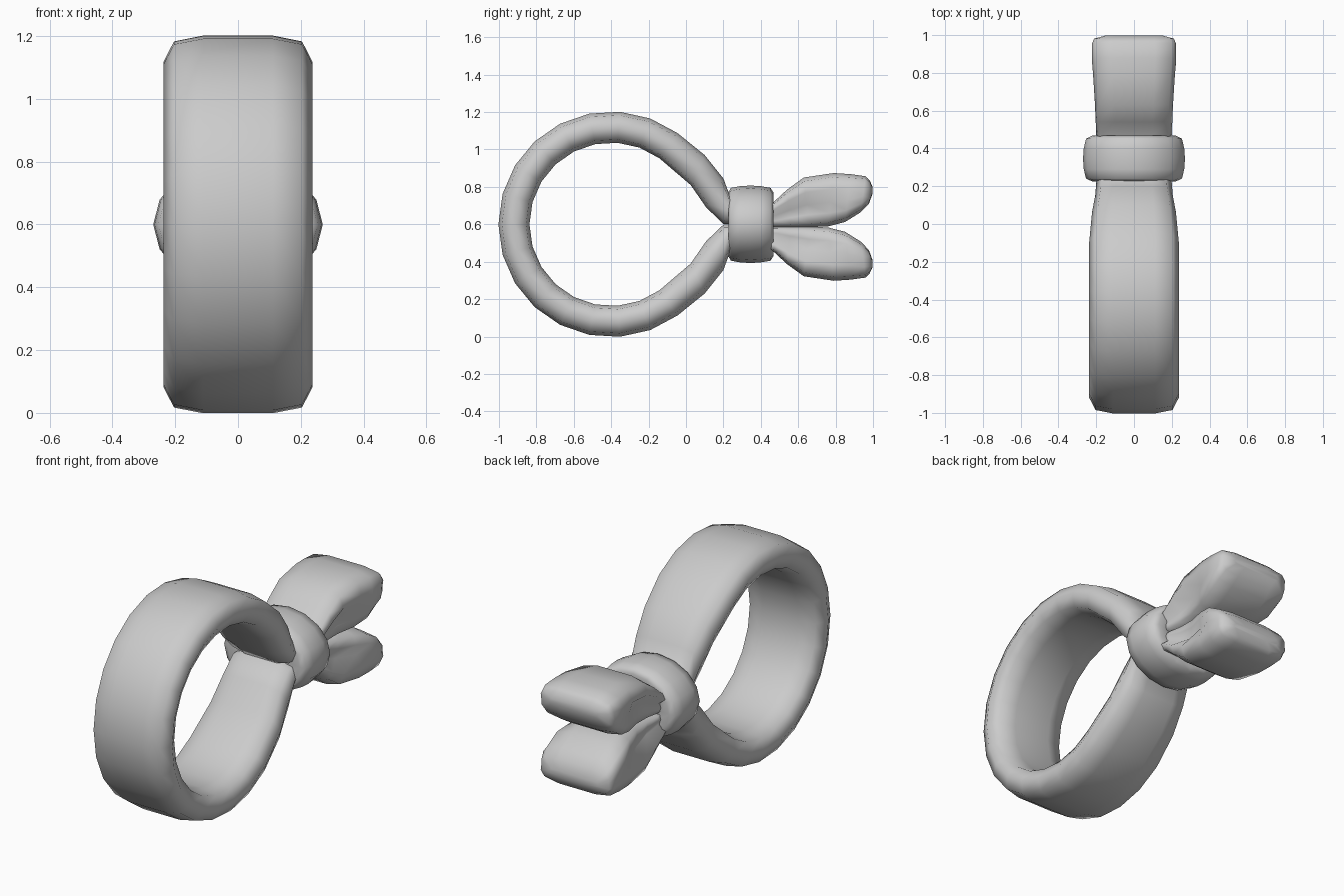
import bpy, bmesh
from math import sin, cos, radians, pi

if "Cube" in bpy.data.objects:
    bpy.data.objects.remove(bpy.data.objects["Cube"])

MID_Z = 0.6


def loft(name, rings):
    """Skin closed rings of points into one capped smooth mesh."""
    bm = bmesh.new()
    rows = [[bm.verts.new(p) for p in ring] for ring in rings]
    n = len(rows[0])
    for a, b in zip(rows, rows[1:]):
        for i in range(n):
            j = (i + 1) % n
            bm.faces.new((a[i], a[j], b[j], b[i]))
    bm.faces.new(rows[0][::-1])
    bm.faces.new(rows[-1])
    bmesh.ops.recalc_face_normals(bm, faces=bm.faces)
    for f in bm.faces:
        f.smooth = True
    me = bpy.data.meshes.new(name)
    bm.to_mesh(me)
    bm.free()
    ob = bpy.data.objects.new(name, me)
    bpy.context.collection.objects.link(ob)
    return ob


def section(outer, inner, w, half):
    """Symmetric section between an outer and an inner (y, z) point."""
    ring = []
    for x, t in half + [(-x, t) for x, t in reversed(half)]:
        k = (t + 1) / 2
        ring.append((x * w, inner[0] + (outer[0] - inner[0]) * k,
                     inner[1] + (outer[1] - inner[1]) * k))
    return ring


def band_ring(outer, inner, w):
    return section(outer, inner, w,
                   [(0.47, 1), (0.86, 0.78), (1, 0), (0.86, -0.78), (0.47, -1)])


def tail_ring(outer, inner, w, dent):
    """Tail section whose side is hollowed below the outer strap."""
    return section(outer, inner, w,
                   [(0.5, 1), (0.9, 0.85), (1, 0.4), (1 - dent, -0.1),
                    (1 - 0.8 * dent, -0.5), (0.9 - 0.5 * dent, -0.85), (0.5, -1)])


def flip(p, mid=MID_Z):
    return (p[0], 2 * mid - p[1])


# Band: circular strap whose ends pinch together inside the knot
ends = [((0.34, 0.70), (0.34, 0.60), 0.19), ((0.235, 0.75), (0.20, 0.602), 0.20),
        ((0.20, 0.845), (0.108, 0.69), 0.205), ((0.10, 0.97), (0.025, 0.81), 0.222)]
stations = list(ends)
for i in range(17):
    a = radians(54 + i * 252 / 16)
    stations.append(((-0.4 + 0.603 * cos(a), MID_Z + 0.603 * sin(a)),
                     (-0.4 + 0.437 * cos(a), MID_Z + 0.437 * sin(a)), 0.237))
stations += [(flip(o), flip(i), w) for o, i, w in reversed(ends)]
loft("band", [band_ring(*s) for s in stations])

# Tails: two plump strap ends fanning out behind the knot
tail = [((0.40, 0.70), (0.40, 0.585), 0.18, 0.1),
        ((0.47, 0.72), (0.48, 0.585), 0.20, 0.22),
        ((0.54, 0.785), (0.56, 0.585), 0.203, 0.32),
        ((0.63, 0.85), (0.66, 0.585), 0.207, 0.30),
        ((0.79, 0.874), (0.76, 0.589), 0.216, 0.12),
        ((0.88, 0.868), (0.85, 0.612), 0.223, 0.0),
        ((0.96, 0.857), (0.935, 0.665), 0.223, 0.0),
        ((0.982, 0.835), (0.978, 0.71), 0.212, 0.02),
        ((0.998, 0.80), (0.998, 0.765), 0.15, 0.0)]
loft("upper_tail", [tail_ring(*s) for s in tail])
loft("lower_tail", [tail_ring(flip(o, 0.586), flip(i, 0.586), w, d)
                    for o, i, w, d in tail])

# Knot: oval wrap around the pinch
profile = [(0.24, 0.6), (0.226, 0.82), (0.24, 0.94), (0.29, 0.985), (0.345, 1.0),
           (0.40, 0.985), (0.452, 0.94), (0.468, 0.82), (0.455, 0.6)]
loft("knot", [[(0.27 * s * cos(k * pi / 8), y, MID_Z + 0.207 * s * sin(k * pi / 8))
               for k in range(16)] for y, s in profile])
